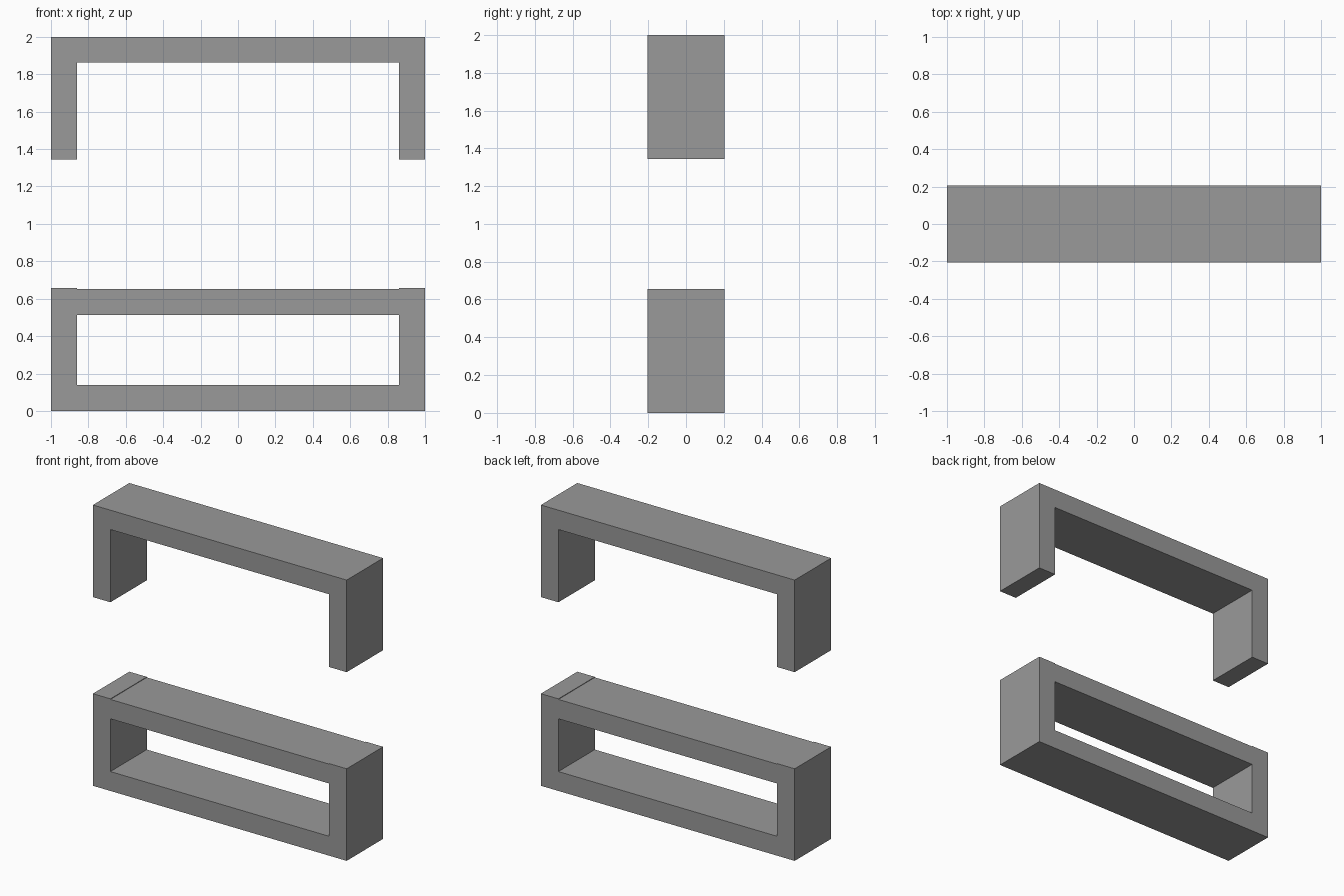
import bpy

if "Cube" in bpy.data.objects:
    bpy.data.objects.remove(bpy.data.objects["Cube"])

DEPTH = 0.41   # y size shared by every board
POST = 0.138   # post thickness

# Dark grey finish
grey = bpy.data.materials.new("dark_grey")
grey.diffuse_color = (0.32, 0.32, 0.32, 1)
grey.use_nodes = True
grey.node_tree.nodes["Principled BSDF"].inputs["Base Color"].default_value = grey.diffuse_color


def box(name, x0, x1, z0, z1):
    bpy.ops.mesh.primitive_cube_add(size=1, location=((x0 + x1) / 2, 0, (z0 + z1) / 2))
    ob = bpy.context.object
    ob.name = name
    ob.scale = (x1 - x0, DEPTH, z1 - z0)
    bpy.ops.object.transform_apply(location=False, rotation=False, scale=True)
    ob.data.materials.append(grey)
    return ob


inner = 1 - POST

# Side posts: lower frame and upper bracket
for level, z0, z1 in (("lower", 0, 0.656), ("upper", 1.344, 2.0)):
    box(level + "_left_post", -1, -inner, z0, z1)
    box(level + "_right_post", inner, 1, z0, z1)

# Horizontal boards fitted between the posts
for name, z0, z1 in (("bottom_board", 0, 0.138),
                     ("middle_shelf", 0.514, 0.652),
                     ("top_board", 1.862, 2.0)):
    box(name, -inner, inner, z0, z1)
